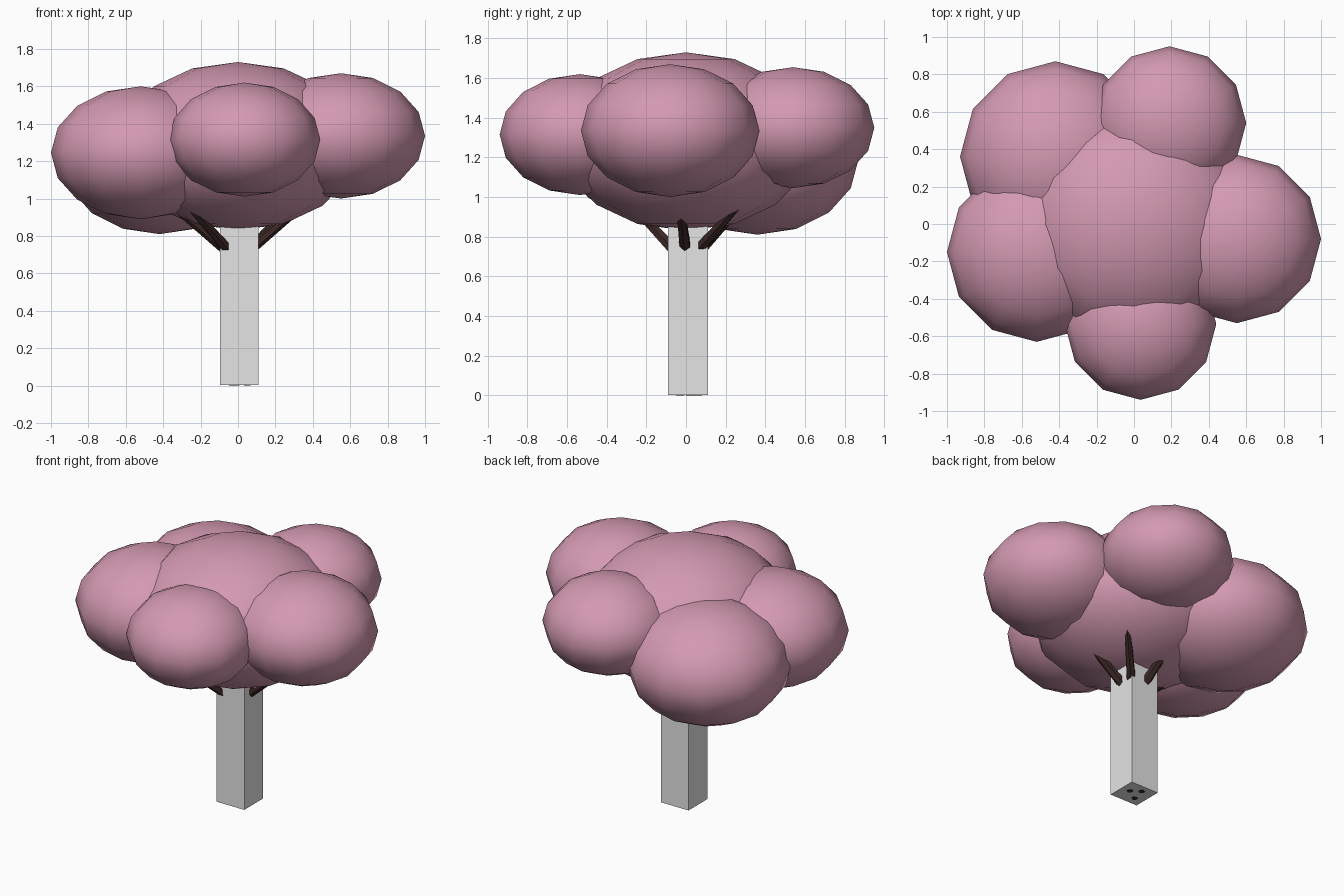
import bpy
from mathutils import Vector

cube = bpy.data.objects.get("Cube")
if cube:
    bpy.data.objects.remove(cube, do_unlink=True)


def material(name, rgb):
    mat = bpy.data.materials.new(name)
    mat.use_nodes = True
    color = (*rgb, 1.0)
    mat.diffuse_color = color
    mat.node_tree.nodes["Principled BSDF"].inputs["Base Color"].default_value = color
    return mat


pink = material("blossom pink", (0.66, 0.32, 0.45))
grey = material("trunk grey", (0.78, 0.78, 0.78))
brown = material("dark bark", (0.045, 0.021, 0.019))


def finish(name, mat, smooth=False):
    obj = bpy.context.object
    obj.name = name
    obj.data.materials.append(mat)
    if smooth:
        bpy.ops.object.shade_smooth()
    return obj


def blob(name, center, radius, height):
    """Flattened low-poly foliage ball."""
    bpy.ops.mesh.primitive_uv_sphere_add(segments=12, ring_count=8, radius=1, location=center)
    obj = finish(name, pink, smooth=True)
    obj.scale = (radius, radius, height)


def rod(name, start, end, r1, r2):
    """Tapered six-sided rod between two points."""
    a, b = Vector(start), Vector(end)
    bpy.ops.mesh.primitive_cone_add(vertices=6, radius1=r1, radius2=r2,
                                    depth=(b - a).length, location=(a + b) / 2)
    obj = finish(name, brown)
    obj.rotation_euler = (b - a).to_track_quat("Z", "Y").to_euler()


# Foliage
blob("crown_center", (0, 0, 1.28), 0.64, 0.45)
blob("crown_left", (0.55, -0.08, 1.335), 0.45, 0.335)
blob("crown_front", (0.035, -0.535, 1.315), 0.405, 0.305)
blob("crown_right", (-0.52, -0.15, 1.245), 0.48, 0.355)
blob("crown_back_right", (-0.42, 0.36, 1.19), 0.51, 0.38)
blob("crown_back_left", (0.19, 0.54, 1.35), 0.41, 0.305)

# Square trunk
bpy.ops.mesh.primitive_cube_add(size=1, location=(0.007, 0.01, 0.476))
finish("trunk", grey).scale = (0.205, 0.2, 0.948)

# Branches spreading from the top of the trunk into the foliage
branches = {
    "left": ((0.04, 0.0, 0.71), (0.45, -0.04, 1.05)),
    "back_left": ((0.04, 0.03, 0.70), (0.33, 0.32, 1.02)),
    "back": ((0.0, 0.04, 0.70), (-0.08, 0.36, 1.05)),
    "right": ((-0.03, -0.02, 0.70), (-0.42, -0.12, 1.02)),
    "front_right": ((-0.03, -0.03, 0.70), (-0.32, -0.34, 1.03)),
}
for side, (start, end) in branches.items():
    rod("branch_" + side, start, end, 0.032, 0.018)

# Small dark patches under the trunk
for i, (x, y) in enumerate([(-0.03, -0.03), (0.05, 0.02), (-0.01, 0.06)]):
    rod(f"bark_patch_{i + 1}", (x, y, 0), (x, y, 0.008), 0.02, 0.02)
